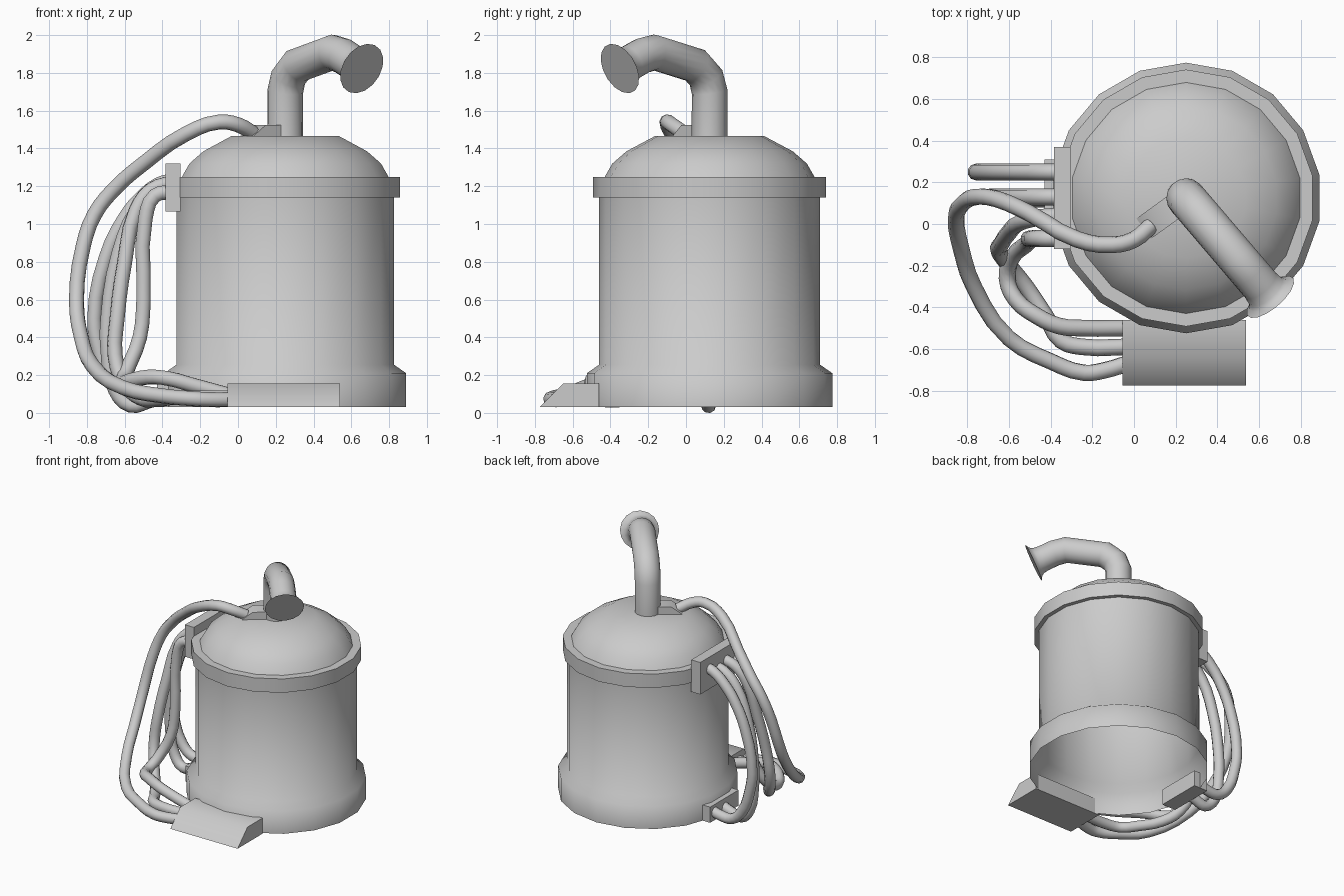
import bpy, bmesh, math
from mathutils import Vector, Matrix

if "Cube" in bpy.data.objects:
    bpy.data.objects.remove(bpy.data.objects["Cube"])

CX, CY = 0.25, 0.125   # tank axis
SIDES = 18


def finish(name, bm, angle=60):
    bmesh.ops.remove_doubles(bm, verts=bm.verts, dist=1e-5)
    bmesh.ops.recalc_face_normals(bm, faces=bm.faces)
    me = bpy.data.meshes.new(name)
    bm.to_mesh(me)
    bm.free()
    me.shade_smooth()
    me.set_sharp_from_angle(angle=math.radians(angle))
    ob = bpy.data.objects.new(name, me)
    bpy.context.collection.objects.link(ob)
    return ob


def lathe(name, profile):
    bm = bmesh.new()
    rings = []
    for r, z in profile:
        ring = []
        for i in range(SIDES):
            a = math.pi / 2 + i * 2 * math.pi / SIDES
            ring.append(bm.verts.new((CX + r * math.cos(a), CY + r * math.sin(a), z)))
        rings.append(ring)
    for a, b in zip(rings, rings[1:]):
        for i in range(SIDES):
            j = (i + 1) % SIDES
            bm.faces.new((a[i], a[j], b[j], b[i]))
    return finish(name, bm)


def box(name, lo, hi):
    lo, hi = Vector(lo), Vector(hi)
    bm = bmesh.new()
    bmesh.ops.create_cube(bm, size=1, matrix=Matrix.Translation((lo + hi) / 2)
                          @ Matrix.Diagonal((*(hi - lo), 1)))
    return finish(name, bm)


def wedge(name, profile, half, matrix):
    """Extrude a (y, z) profile along x, then place it."""
    bm = bmesh.new()
    face = bm.faces.new([bm.verts.new((-half, y, z)) for y, z in profile])
    ext = bmesh.ops.extrude_face_region(bm, geom=[face])
    bmesh.ops.translate(bm, vec=(2 * half, 0, 0),
                        verts=[v for v in ext["geom"] if isinstance(v, bmesh.types.BMVert)])
    bm.transform(matrix)
    return finish(name, bm)


def tube(name, points, radius, scales=None, smooth_path=True, res=3):
    cu = bpy.data.curves.new(name, "CURVE")
    cu.dimensions = "3D"
    cu.bevel_depth = radius
    cu.bevel_resolution = res
    cu.resolution_u = 3
    cu.use_fill_caps = True
    sp = cu.splines.new("BEZIER" if smooth_path else "POLY")
    pts = sp.bezier_points if smooth_path else sp.points
    pts.add(len(points) - 1)
    for i, (p, co) in enumerate(zip(pts, points)):
        if smooth_path:
            p.co = co
            p.handle_left_type = p.handle_right_type = "AUTO"
        else:
            p.co = (*co, 1)
        p.radius = scales[i] if scales else 1
    tmp = bpy.data.objects.new(name + "_path", cu)
    bpy.context.collection.objects.link(tmp)
    dg = bpy.context.evaluated_depsgraph_get()
    me = bpy.data.meshes.new_from_object(tmp.evaluated_get(dg))
    bm = bmesh.new()
    bm.from_mesh(me)
    bpy.data.objects.remove(tmp)
    bpy.data.meshes.remove(me)
    return finish(name, bm, 50)


# Tank: open-bottomed base and body, collar, dome
lathe("tank_body", [(0.65, 0.03), (0.65, 0.21), (0.585, 0.255), (0.585, 1.16)])
lathe("collar", [(0.555, 1.14), (0.617, 1.14), (0.617, 1.25), (0.555, 1.25)])
lathe("dome", [(0.555, 1.25), (0.515, 1.32), (0.44, 1.385), (0.29, 1.465), (0, 1.468)])

# Hose connection blocks
wedge("front_block", [(-0.775, 0.03), (-0.65, 0.155), (-0.46, 0.155), (-0.46, 0.03)],
      0.297, Matrix.Translation((0.242, 0, 0)))
box("lower_side_block", (-0.43, -0.05, 0.03), (-0.31, 0.31, 0.155))
box("upper_side_block", (-0.385, -0.12, 1.065), (-0.305, 0.37, 1.32))
wedge("top_block", [(-0.265, 1.455), (-0.17, 1.525), (-0.05, 1.525), (-0.05, 1.455)],
      0.06, Matrix.Translation((CX, CY, 0)) @ Matrix.Rotation(math.radians(-54), 4, "Z"))

# Exhaust pipe with flared mouth, laid out in a vertical plane
path = [(0, 1.45), (0, 1.70), (0.025, 1.775), (0.10, 1.84), (0.385, 1.908),
        (0.47, 1.89), (0.55, 1.855), (0.59, 1.838), (0.61, 1.829), (0.624, 1.823)]
tube("exhaust_pipe", [(CX + 0.649 * t, CY - 0.761 * t, z) for t, z in path], 0.095,
     [1, 1, 1, 1, 1, 1, 1, 1.06, 1.22, 1.5], smooth_path=False, res=6)

# Hoses
tube("long_hose", [
    (0.08, -0.01, 1.48), (0, -0.075, 1.525), (-0.1, -0.1, 1.54), (-0.27, -0.075, 1.48),
    (-0.5, 0.05, 1.32), (-0.66, 0.12, 1.18), (-0.76, 0.13, 1.05), (-0.82, 0.1, 0.88),
    (-0.855, 0.02, 0.6), (-0.83, -0.12, 0.4), (-0.77, -0.3, 0.25), (-0.6, -0.55, 0.13),
    (-0.4, -0.66, 0.09), (-0.24, -0.715, 0.075), (-0.15, -0.705, 0.07), (-0.03, -0.67, 0.07)], 0.04)
tube("back_hose", [
    (-0.35, 0.25, 1.23), (-0.42, 0.25, 1.21), (-0.52, 0.25, 1.13), (-0.6, 0.25, 1.03),
    (-0.7, 0.25, 0.82), (-0.76, 0.25, 0.5), (-0.74, 0.25, 0.35), (-0.67, 0.25, 0.16),
    (-0.58, 0.25, 0.08), (-0.48, 0.25, 0.08), (-0.4, 0.25, 0.1)], 0.04)
tube("middle_hose", [
    (-0.35, 0.13, 1.19), (-0.43, 0.13, 1.17), (-0.53, 0.13, 1.08), (-0.63, 0.13, 0.85),
    (-0.69, 0.13, 0.5), (-0.69, 0.13, 0.33), (-0.65, 0.13, 0.12), (-0.57, 0.12, 0.04),
    (-0.48, 0.12, 0.06), (-0.4, 0.12, 0.09)], 0.04)
tube("outer_front_hose", [
    (-0.35, 0.04, 1.22), (-0.46, 0.03, 1.18), (-0.54, 0.01, 1.07), (-0.6, -0.04, 0.8),
    (-0.64, -0.1, 0.5), (-0.65, -0.13, 0.3), (-0.6, -0.2, 0.15), (-0.52, -0.3, 0.08),
    (-0.42, -0.45, 0.07), (-0.35, -0.56, 0.08), (-0.25, -0.59, 0.08), (-0.03, -0.59, 0.08)], 0.04)
tube("inner_front_hose", [
    (-0.35, -0.07, 1.17), (-0.44, -0.07, 1.15), (-0.49, -0.07, 1.03), (-0.5, -0.08, 0.6),
    (-0.52, -0.1, 0.4), (-0.59, -0.17, 0.22), (-0.61, -0.26, 0.16), (-0.57, -0.36, 0.17),
    (-0.47, -0.44, 0.19), (-0.36, -0.49, 0.18), (-0.25, -0.5, 0.15), (-0.03, -0.5, 0.09)], 0.04)
